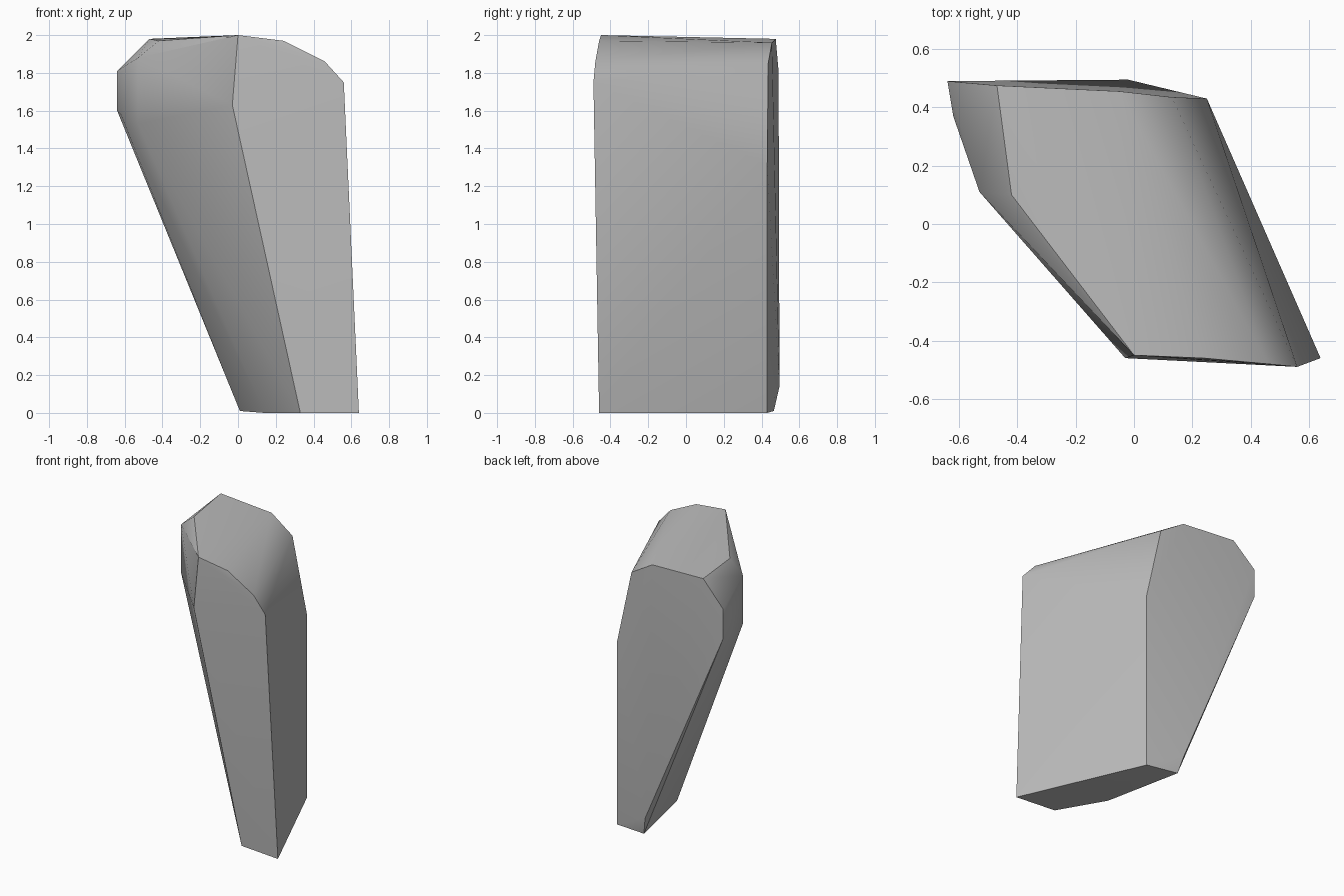
import bpy
import bmesh
import math

cube = bpy.data.objects.get("Cube")
if cube:
    bpy.data.objects.remove(cube, do_unlink=True)

# Single stone colour
stone = bpy.data.materials.new("stone grey")
stone.use_nodes = True
grey = (0.5, 0.5, 0.5, 1)
stone.diffuse_color = grey
stone.node_tree.nodes["Principled BSDF"].inputs["Base Color"].default_value = grey

# Corner points of the chipped slab, grouped by side
base = [(.64, -.46, 0), (.33, -.43, 0), (.14, -.1, 0), (.01, .465, .01), (.25, .43, 0)]
front = [(-.03, -.46, 1.63), (0, -.45, 2), (.24, -.46, 1.97), (.46, -.48, 1.86), (.56, -.49, 1.75)]
back = [(-.02, .495, .14), (.25, .43, 1.31), (.13, .435, 1.85), (-.05, .455, 1.96), (-.47, .475, 1.98)]
shoulder = [(-.64, .49, 1.6), (-.64, .49, 1.81), (-.62, .37, 1.58), (-.62, .37, 1.8),
            (-.53, .11, 1.53), (-.53, .11, 1.88), (-.42, .1, 1.97)]

# Wrap the corners in a faceted shell
bm = bmesh.new()
for co in base + front + back + shoulder:
    bm.verts.new(co)
bmesh.ops.convex_hull(bm, input=bm.verts)
loose = [v for v in bm.verts if not v.link_faces]
bmesh.ops.delete(bm, geom=loose, context='VERTS')
bmesh.ops.dissolve_limit(bm, angle_limit=math.radians(1), verts=bm.verts, edges=bm.edges)
bmesh.ops.recalc_face_normals(bm, faces=bm.faces)

mesh = bpy.data.meshes.new("rock_slab")
bm.to_mesh(mesh)
bm.free()
mesh.materials.append(stone)
rock = bpy.data.objects.new("rock_slab", mesh)
bpy.context.collection.objects.link(rock)

# Soft shading over shallow facets, crisp at the broken edges
bpy.context.view_layer.objects.active = rock
rock.select_set(True)
bpy.ops.object.shade_smooth_by_angle(angle=math.radians(30))
